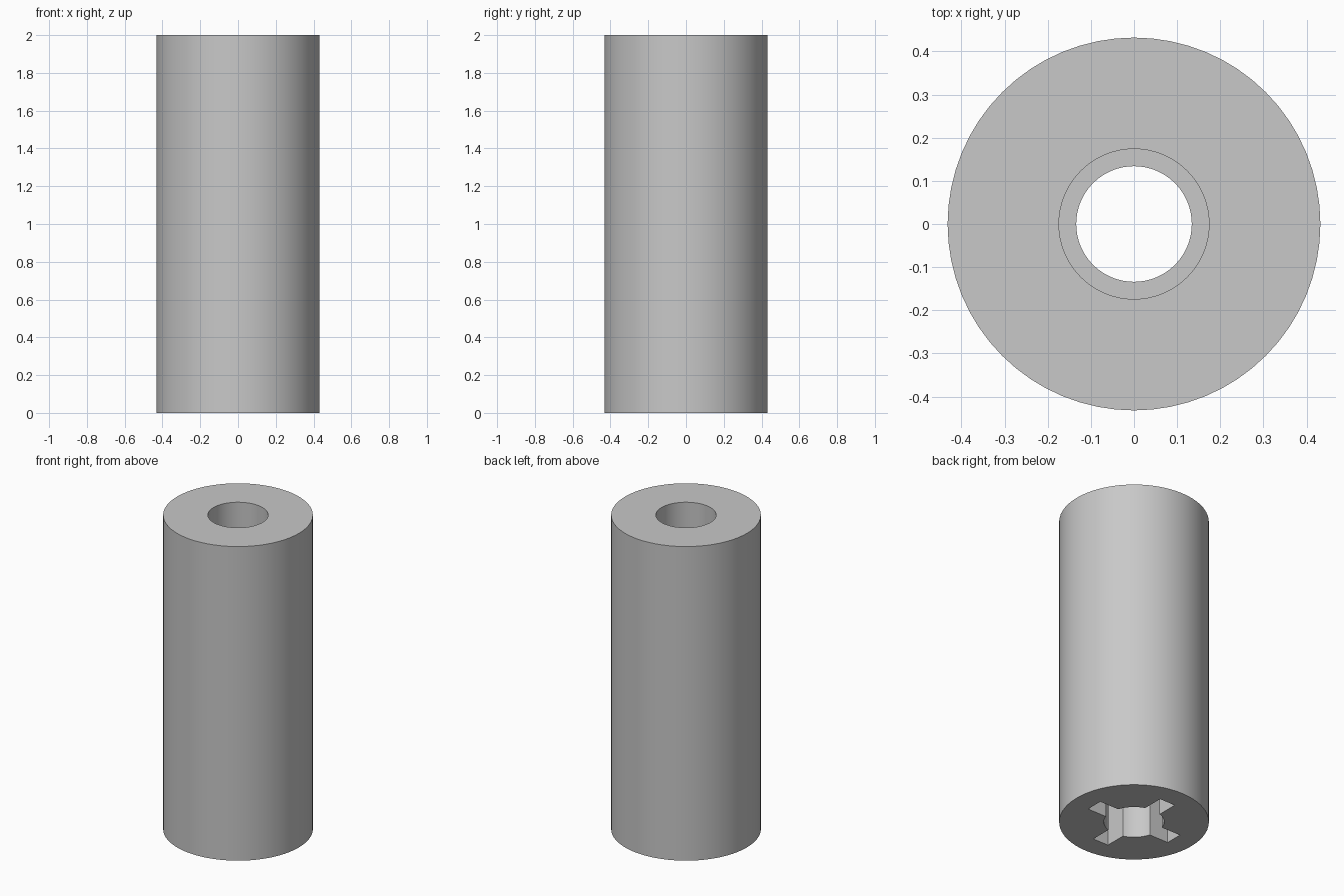
import bpy
import math

if "Cube" in bpy.data.objects:
    bpy.data.objects.remove(bpy.data.objects["Cube"], do_unlink=True)

HEIGHT = 2.0
OUTER_R = 0.432
BORE_R = 0.174
HOLE_R = 0.134
SLOT_LENGTH = 0.6
SLOT_WIDTH = 0.11
RECESS_TOP = 0.4    # ceiling of the cross-shaped recess
SHOULDER_Z = 0.6    # floor of the upper bore
SPILL = 0.1         # how far cutters poke out of the body


def cylinder(name, radius, z0, z1, sides=64):
    bpy.ops.mesh.primitive_cylinder_add(
        vertices=sides, radius=radius, depth=z1 - z0, location=(0, 0, (z0 + z1) / 2))
    obj = bpy.context.object
    obj.name = name
    return obj


def box(name, size_x, size_y, z0, z1):
    bpy.ops.mesh.primitive_cube_add(size=1, location=(0, 0, (z0 + z1) / 2))
    obj = bpy.context.object
    obj.name = name
    obj.scale = (size_x, size_y, z1 - z0)
    bpy.ops.object.transform_apply(location=False, rotation=False, scale=True)
    return obj


# Grey plastic
grey = bpy.data.materials.new("light grey")
grey.use_nodes = True
colour = (0.58, 0.58, 0.58, 1)
grey.diffuse_color = colour
grey.node_tree.nodes["Principled BSDF"].inputs["Base Color"].default_value = colour

# Solid outer body
body = cylinder("spacer_body", OUTER_R, 0, HEIGHT)
body.data.materials.append(grey)

# Through hole, wider bores at both ends, crossed slots in the bottom
cutters = [
    cylinder("through_hole_cutter", HOLE_R, -SPILL, HEIGHT + SPILL),
    cylinder("upper_bore_cutter", BORE_R, SHOULDER_Z, HEIGHT + SPILL),
    cylinder("lower_bore_cutter", BORE_R, -SPILL, RECESS_TOP),
    box("side_slot_cutter", SLOT_LENGTH, SLOT_WIDTH, -SPILL, RECESS_TOP),
    box("front_slot_cutter", SLOT_WIDTH, SLOT_LENGTH, -SPILL, RECESS_TOP),
]
bpy.ops.object.select_all(action="DESELECT")
body.select_set(True)
bpy.context.view_layer.objects.active = body
for cutter in cutters:
    cutter.hide_render = True
    cutter.data.materials.append(grey)
    cut = body.modifiers.new(cutter.name, "BOOLEAN")
    cut.operation = "DIFFERENCE"
    cut.solver = "EXACT"
    cut.object = cutter
    bpy.ops.object.modifier_apply(modifier=cut.name)
for cutter in cutters:
    bpy.data.objects.remove(cutter, do_unlink=True)

# Smooth walls with crisp rims
bpy.ops.object.shade_smooth_by_angle(angle=math.radians(30))
